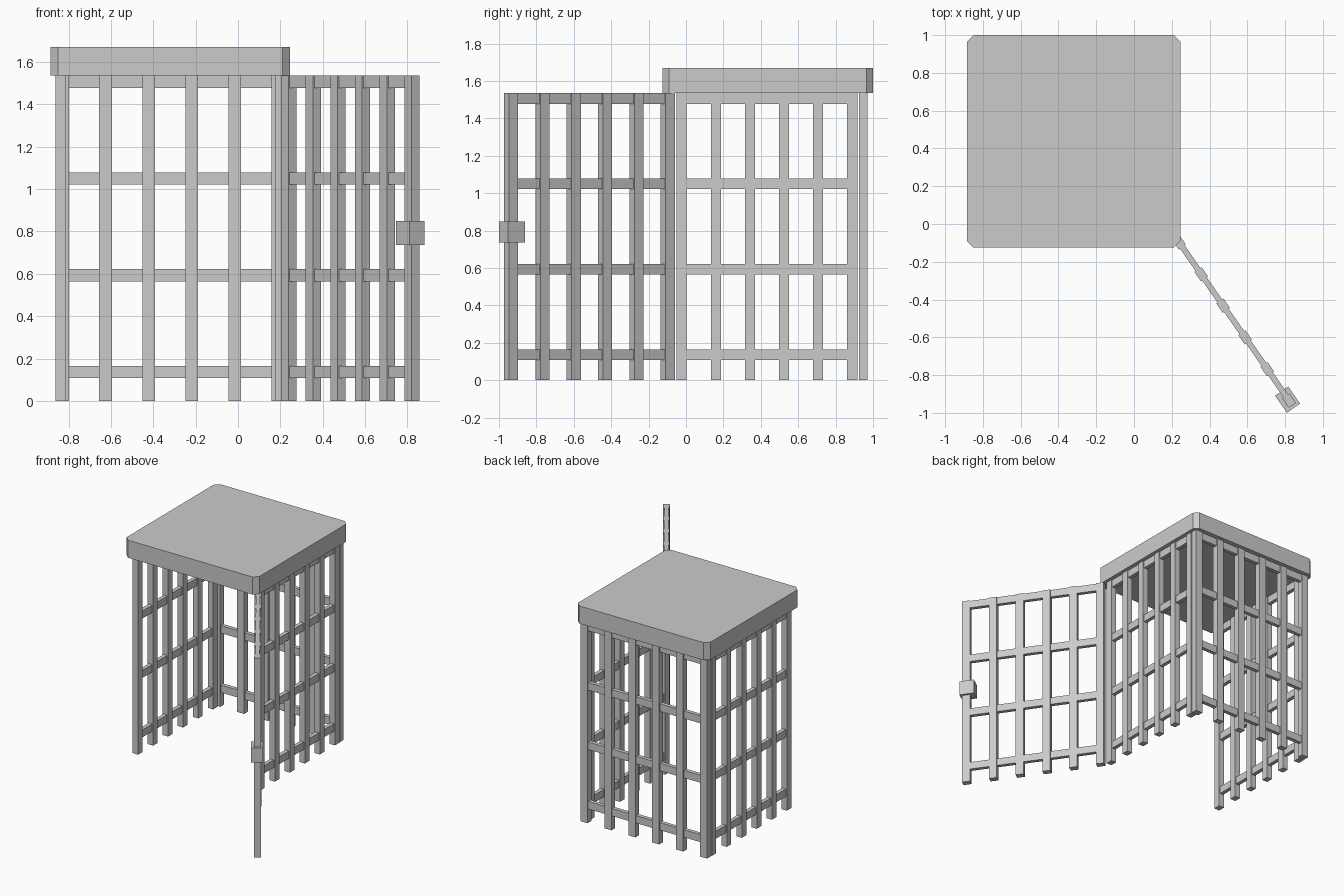
import bpy, bmesh, math
from mathutils import Matrix, Vector

if "Cube" in bpy.data.objects:
    bpy.data.objects.remove(bpy.data.objects["Cube"])

grey = bpy.data.materials.new("plain_grey")
grey.diffuse_color = (0.6, 0.6, 0.6, 1)
grey.use_nodes = True
grey.node_tree.nodes["Principled BSDF"].inputs["Base Color"].default_value = grey.diffuse_color

RAILS = (0.136, 0.593, 1.05, 1.506)   # rail heights
TOP = 1.535


def add_box(bm, center, size):
    m = Matrix.Translation(center) @ Matrix.Diagonal((*size, 1))
    bmesh.ops.create_cube(bm, size=1, matrix=m)


def finish(name, bm, loc=(0, 0, 0), angle=0):
    me = bpy.data.meshes.new(name)
    bm.to_mesh(me)
    bm.free()
    me.materials.append(grey)
    ob = bpy.data.objects.new(name, me)
    ob.location = loc
    ob.rotation_euler.z = math.radians(angle)
    bpy.context.collection.objects.link(ob)
    return ob


def bar_panel(name, start, angle, spacing, width, count=6):
    """Grid of upright bars running along local x, with thinner rails in the gaps."""
    bm = bmesh.new()
    for i in range(count):
        add_box(bm, (i * spacing, 0, TOP / 2), (width, 0.046, TOP))
        if i < count - 1:
            for z in RAILS:
                add_box(bm, ((i + 0.5) * spacing, 0, z),
                        (spacing - width, 0.03, 0.058))
    return finish(name, bm, (*start, 0), angle)


# Three fixed walls
bar_panel("back_wall", (-0.829, 0.948), 0, 0.2035, 0.06)
bar_panel("left_wall", (-0.838, -0.023), 90, 0.1824, 0.054)
bar_panel("right_wall", (0.198, -0.023), 90, 0.1824, 0.054)

# Open door and its lock box
DOOR = -55.2
bar_panel("door", (0.239, -0.0975), DOOR, 0.204, 0.06)
bm = bmesh.new()
add_box(bm, (0, 0, 0), (0.11, 0.085, 0.113))
finish("lock_box", bm, (0.813, -0.93, 0.792), DOOR)

# Roof slab with chamfered upright corners
bm = bmesh.new()
add_box(bm, (-0.32, 0.4375, 1.6025), (1.13, 1.125, 0.135))
upright = [e for e in bm.edges
           if abs((e.verts[0].co - e.verts[1].co).normalized().dot(Vector((0, 0, 1)))) > 0.9]
bmesh.ops.bevel(bm, geom=upright, offset=0.035, segments=1, affect='EDGES')
finish("roof", bm)
